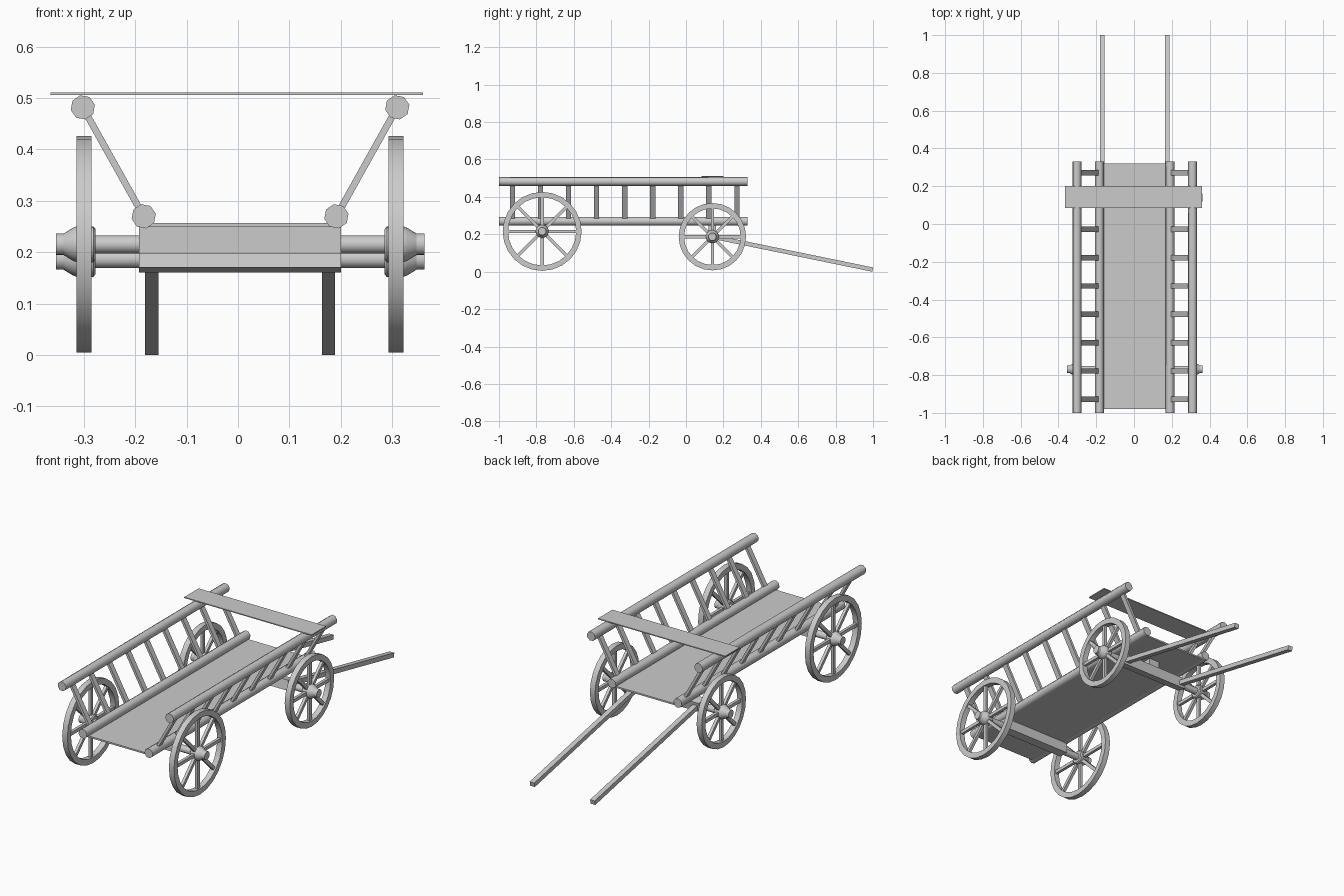
import bpy, bmesh
from math import pi, sin, cos, atan2, radians
from mathutils import Vector, Matrix

cube = bpy.data.objects.get("Cube")
if cube:
    bpy.data.objects.remove(cube, do_unlink=True)

wood = bpy.data.materials.new("grey_wood")
wood.use_nodes = True
wood.diffuse_color = (0.6, 0.6, 0.6, 1)
wood.node_tree.nodes["Principled BSDF"].inputs["Base Color"].default_value = (0.6, 0.6, 0.6, 1)

MID = 0.004           # the body sits slightly off the centre line
SIDES = {"left": 1, "right": -1}


def finish(name, bm, smooth=None):
    """Turn a bmesh into an object with the wood material."""
    bmesh.ops.recalc_face_normals(bm, faces=bm.faces)
    mesh = bpy.data.meshes.new(name)
    bm.to_mesh(mesh)
    bm.free()
    mesh.materials.append(wood)
    obj = bpy.data.objects.new(name, mesh)
    bpy.context.collection.objects.link(obj)
    if smooth:
        bpy.ops.object.select_all(action="DESELECT")
        obj.select_set(True)
        bpy.context.view_layer.objects.active = obj
        bpy.ops.object.shade_smooth_by_angle(angle=radians(smooth))
    return obj


def add_box(bm, centre, size, turn=Matrix()):
    matrix = Matrix.Translation(centre) @ turn @ Matrix.Diagonal((*size, 1))
    bmesh.ops.create_cube(bm, size=1, matrix=matrix)


def add_lathe(bm, centre, profile, sides, ring=False):
    """Spin (x, radius) points about the x axis; ring joins last to first."""
    loops = []
    for x, r in profile:
        loops.append([bm.verts.new(Vector(centre) + Vector((x, r * sin(a), r * cos(a))))
                      for a in (2 * pi * i / sides for i in range(sides))])
    pairs = list(zip(loops, loops[1:]))
    if ring:
        pairs.append((loops[-1], loops[0]))
    else:
        bm.faces.new(loops[0])
        bm.faces.new(loops[-1])
    for a, b in pairs:
        for i in range(sides):
            j = (i + 1) % sides
            bm.faces.new((a[i], a[j], b[j], b[i]))


def box(name, centre, size, turn=Matrix()):
    bm = bmesh.new()
    add_box(bm, centre, size, turn)
    return finish(name, bm)


def wheel(name, x, y, z, radius, side):
    centre = Vector((x, y, z))
    # rim
    bm = bmesh.new()
    inner, half = radius - 0.029, 0.0145
    add_lathe(bm, centre, [(-half, inner), (-half, radius), (half, radius), (half, inner)], 24, True)
    finish(name + "_rim", bm, 40)
    # hub, wide at the spokes and stepped at the outer end
    bm = bmesh.new()
    hub = [(-0.022, 0.030), (-0.018, 0.035), (0.014, 0.035),
           (0.022, 0.032), (0.040, 0.021), (0.055, 0.021)]
    add_lathe(bm, centre, [(side * px, r) for px, r in hub], 16)
    finish(name + "_hub", bm, 30)
    # spokes
    bm = bmesh.new()
    length = inner - 0.015
    for i in range(8):
        turn = Matrix.Rotation(i * pi / 4, 4, "X")
        mid = centre + turn @ Vector((0, 0, 0.02 + length / 2))
        add_box(bm, mid, (0.015, 0.017, length), turn)
    finish(name + "_spokes", bm)


# Floor and seat plank
box("floor", (MID, -0.33, 0.253), (0.37, 1.30, 0.008))
box("seat_plank", (-0.002, 0.142, 0.5085), (0.725, 0.117, 0.005))

# Ladder sides: two round rails joined by slanted rungs
LOW, HIGH = Vector((0.1875, 0, 0.270)), Vector((0.306, 0, 0.482))
for word, s in SIDES.items():
    low = Vector((MID + s * LOW.x, 0, LOW.z))
    high = Vector((MID + s * HIGH.x, 0, HIGH.z))
    for part, p in (("lower", low), ("upper", high)):
        bm = bmesh.new()
        turn = Matrix.Rotation(pi / 2, 4, "X") @ Matrix.Rotation(radians(12), 4, "Z")
        bmesh.ops.create_cone(bm, cap_ends=True, segments=8, radius1=0.024, radius2=0.024,
                              depth=1.33, matrix=Matrix.Translation((p.x, -0.335, p.z)) @ turn)
        finish(f"{word}_{part}_rail", bm, 50)
    bm = bmesh.new()
    span = high - low
    turn = Matrix.Rotation(atan2(span.x, span.z), 4, "Y")
    for i in range(9):
        mid = (low + high) / 2 + Vector((0, -0.928 + 0.15 * i, 0))
        add_box(bm, mid, (0.013, 0.028, span.length), turn)
    finish(f"{word}_rungs", bm)

# Axles: a squared beam, a round rod and two wheels each
REAR, FRONT = (-0.769, 0.2155), (0.141, 0.187)
tilt = Matrix.Rotation(-radians(11.6), 4, "X")
box("rear_beam", (MID, REAR[0], 0.223), (0.393, 0.05, 0.053))
box("front_beam", (MID, FRONT[0], 0.190), (0.393, 0.05, 0.05), tilt)
box("front_pivot", (MID, FRONT[0], 0.230), (0.06, 0.04, 0.045))
for word, (y, z), radius in (("rear", REAR, 0.211), ("front", FRONT, 0.180)):
    bm = bmesh.new()
    add_lathe(bm, (MID, y, z), [(-0.3, 0.0175), (0.3, 0.0175)], 16)
    finish(word + "_axle", bm, 40)
    for side_word, s in SIDES.items():
        wheel(f"{word}_{side_word}_wheel", MID + s * 0.3035, y, z, radius, s)

# Pulling shafts sloping from the front axle to the ground
start, end = Vector((0, FRONT[0], FRONT[1])), Vector((0, 0.998, 0.0115))
for word, s in SIDES.items():
    mid = (start + end) / 2 + Vector((MID + s * 0.172, 0, 0))
    box(word + "_shaft", mid, (0.026, (end - start).length, 0.023), tilt)
